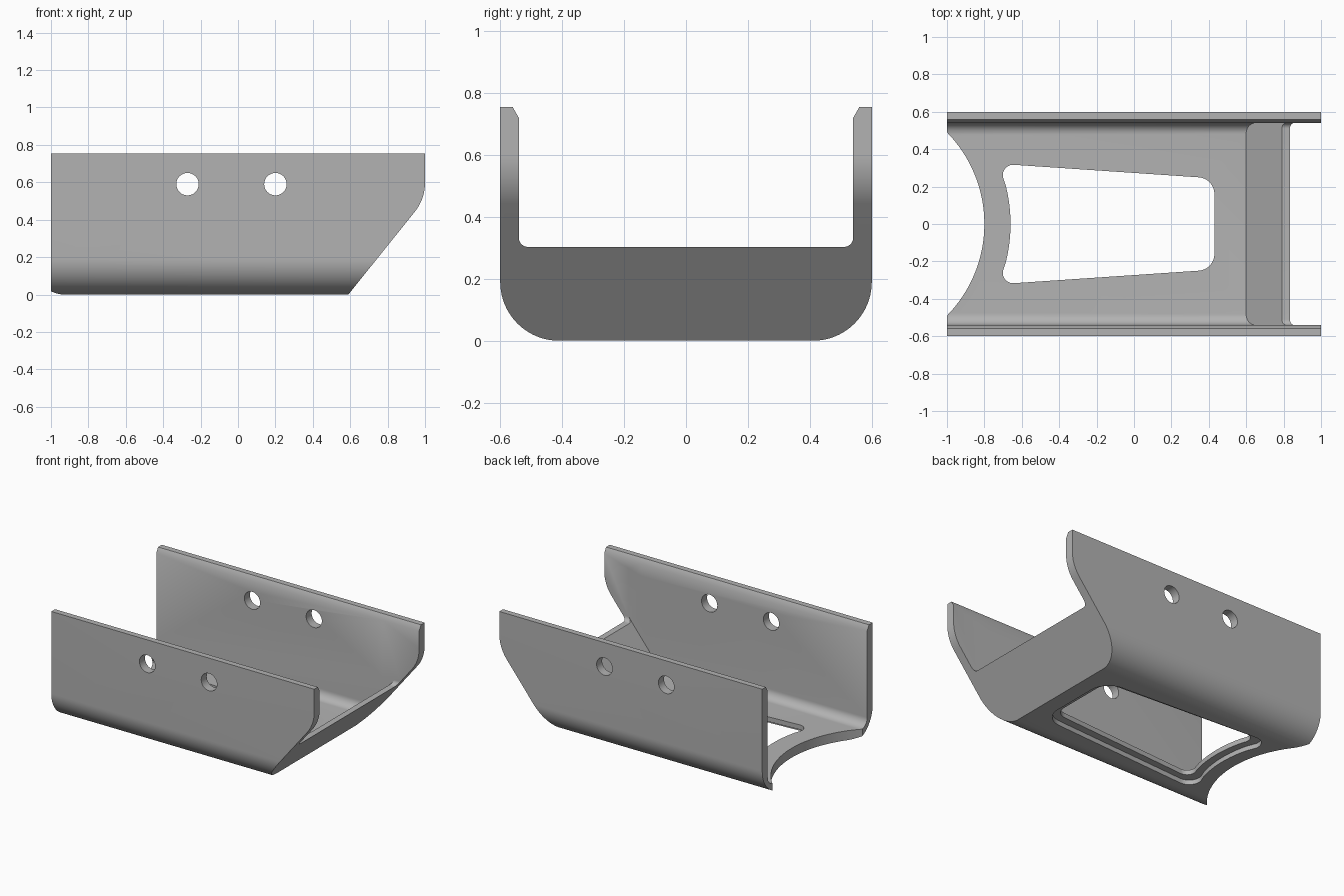
import bpy, bmesh, math
from mathutils import Vector

cube = bpy.data.objects.get("Cube")
if cube:
    bpy.data.objects.remove(cube)

SLOPE = 1.245            # rise over run of the slanted end
WALL_Y, INNER_Y, TOP = 0.6, 0.54, 0.755
FLOOR = 0.065


def rounded(corners, segments=10):
    """Outline from (x, y, radius) corners, with true arcs at the radii."""
    out, n = [], len(corners)
    for i, (x, y, r) in enumerate(corners):
        p = Vector((x, y))
        if r == 0:
            out.append(p)
            continue
        a = (Vector(corners[i - 1][:2]) - p).normalized()
        b = (Vector(corners[(i + 1) % n][:2]) - p).normalized()
        half = a.angle(b) / 2
        centre = p + (a + b).normalized() * (r / math.sin(half))
        start = p + a * (r / math.tan(half)) - centre
        end = p + b * (r / math.tan(half)) - centre
        turn = start.angle_signed(end)
        for k in range(segments + 1):
            t = -turn * k / segments
            c, s = math.cos(t), math.sin(t)
            out.append(centre + Vector((c * start.x - s * start.y,
                                        s * start.x + c * start.y)))
    return out


def prism(name, outline, axis, low, high):
    """Extrude an outline along x, y or z."""
    place = {"x": lambda u, v, w: (w, u, v),
             "y": lambda u, v, w: (u, w, v),
             "z": lambda u, v, w: (u, v, w)}[axis]
    bm = bmesh.new()
    rings = [[bm.verts.new(place(p[0], p[1], w)) for p in outline] for w in (low, high)]
    for ring in rings:
        bm.faces.new(ring)
    n = len(outline)
    for i in range(n):
        j = (i + 1) % n
        bm.faces.new((rings[0][i], rings[0][j], rings[1][j], rings[1][i]))
    bmesh.ops.recalc_face_normals(bm, faces=bm.faces)
    mesh = bpy.data.meshes.new(name)
    bm.to_mesh(mesh)
    bm.free()
    obj = bpy.data.objects.new(name, mesh)
    bpy.context.collection.objects.link(obj)
    return obj


def circle(x, y, r, n):
    return [(x + r * math.cos(math.tau * k / n), y + r * math.sin(math.tau * k / n))
            for k in range(n)]


def cavity_section(bottom, radius):
    """Inner channel section, flaring out at the chamfered wall tops."""
    chamfer, flare = TOP - 0.035, 0.1
    wide, high = INNER_Y + flare * 0.57, chamfer + flare
    return rounded([(-INNER_Y, bottom, radius), (INNER_Y, bottom, radius),
                    (INNER_Y, chamfer, 0), (wide, high, 0),
                    (-wide, high, 0), (-INNER_Y, chamfer, 0)])


def window_outline(grow):
    """Tapered floor window whose back edge follows the curved end."""
    r = 0.84 - grow
    left_y, right_x, right_y = 0.322 + grow, 0.43 + grow, 0.244 + grow
    def arc_x(y):
        return -1.5 + math.sqrt(r * r - y * y)
    bow = [(arc_x(y), y, 0) for y in [0.2 - 0.04 * k for k in range(11)]]
    return rounded([(right_x, -right_y, 0.09 + grow), (right_x, right_y, 0.09 + grow),
                    (arc_x(left_y), left_y, 0.055 + grow * 0.5)] + bow +
                   [(arc_x(left_y), -left_y, 0.055 + grow * 0.5)])


# Channel with rounded lower edges
body = prism("channel_bracket", rounded(
    [(-WALL_Y, 0, 0.19), (WALL_Y, 0, 0.19), (WALL_Y, TOP, 0), (-WALL_Y, TOP, 0)], 20),
    "x", -1.1, 1.1)

# Side silhouette with the slanted end
side = prism("side_silhouette", rounded(
    [(-1, -0.1, 0), (0.59 - 0.1 / SLOPE, -0.1, 0), (1, 0.41 * SLOPE, 0.25),
     (1, 1, 0), (-1, 1, 0)], 16), "y", -1, 1)

# Main cavity, its far end sheared parallel to the slanted plate
cavity = prism("cavity", cavity_section(FLOOR, 0.06), "x", -1.2, 1)
for v in cavity.data.vertices:
    if v.co.x > 0:
        v.co.x = 0.547 + v.co.z / SLOPE

# Opening above the slanted plate, curved end, stepped window and bolt holes
cutters = [cavity,
           prism("end_opening", cavity_section(0.303, 0.03), "x", 0.72, 1.4),
           prism("curved_end", circle(-1.5, 0, 0.7, 128), "z", -0.1, 0.2),
           prism("window", window_outline(0), "z", -0.1, 0.2),
           prism("window_recess", window_outline(0.05), "z", -0.1, 0.032)]
for x in (-0.27, 0.2):
    cutters.append(prism("bolt_hole", circle(x, 0.59, 0.06, 32), "y", -1, 1))

for tool, operation in [(side, "INTERSECT")] + [(c, "DIFFERENCE") for c in cutters]:
    tool.hide_render = True
    mod = body.modifiers.new(tool.name, "BOOLEAN")
    mod.operation, mod.solver, mod.object = operation, "EXACT", tool

# Bake the cuts and drop the helpers
graph = bpy.context.evaluated_depsgraph_get()
baked = bpy.data.meshes.new_from_object(body.evaluated_get(graph))
body.modifiers.clear()
body.data = baked
for tool in [side] + cutters:
    bpy.data.objects.remove(tool)

# Plain grey metal
grey = bpy.data.materials.new("grey_metal")
grey.use_nodes = True
colour = (0.45, 0.45, 0.45, 1)
grey.diffuse_color = colour
grey.node_tree.nodes["Principled BSDF"].inputs["Base Color"].default_value = colour
body.data.materials.clear()
body.data.materials.append(grey)

bpy.ops.object.select_all(action="DESELECT")
body.select_set(True)
bpy.context.view_layer.objects.active = body
bpy.ops.object.shade_smooth_by_angle(angle=math.radians(30))
